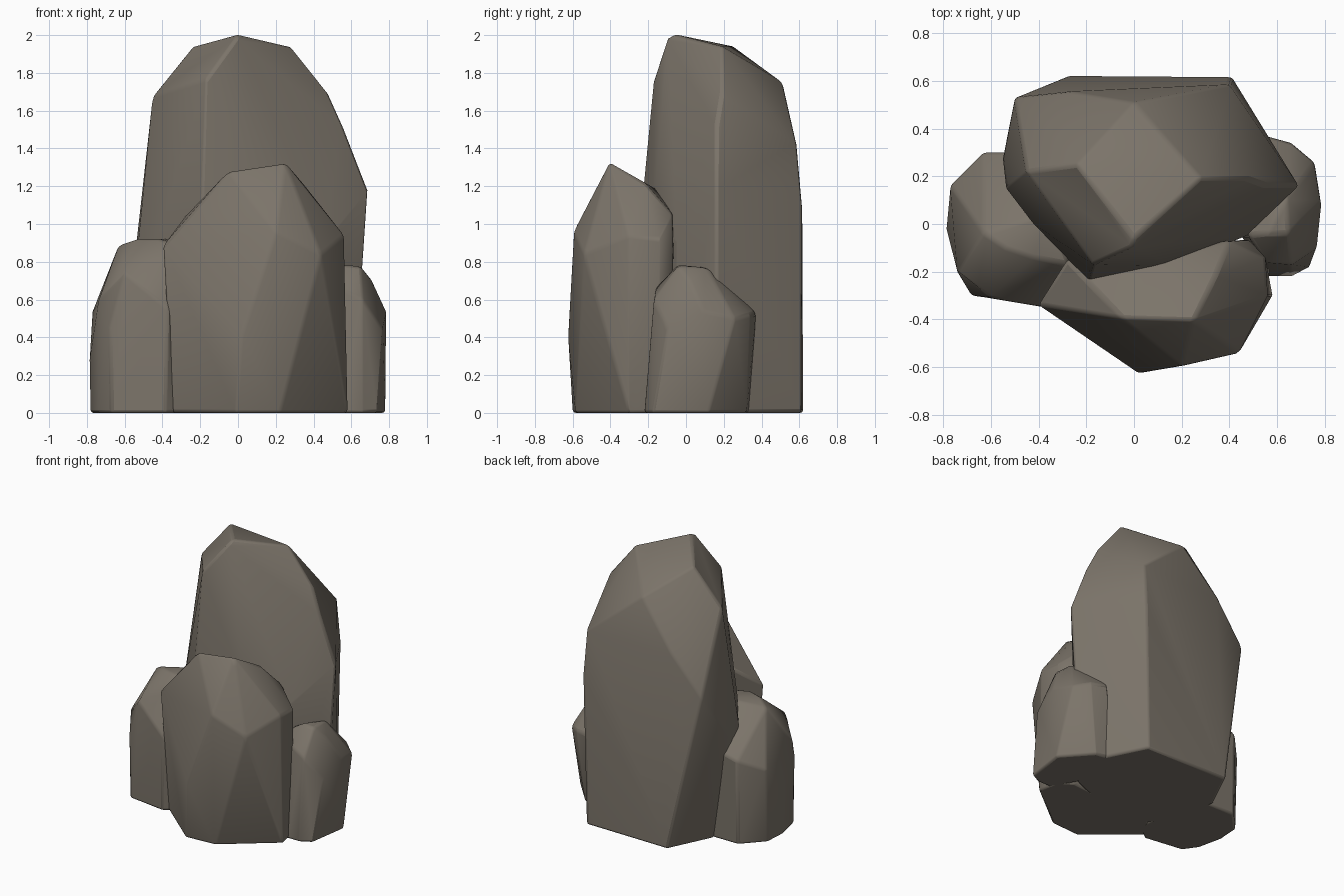
import bpy, bmesh, math

stone = bpy.data.materials.new("warm_grey_stone")
stone.diffuse_color = (0.20, 0.175, 0.143, 1)


def rock(name, base, upper, bevel=0.015):
    """Chiselled boulder: hull of a ground outline and upper corner points, edges softened."""
    bm = bmesh.new()
    for x, y in base:
        bm.verts.new((x, y, 0))
    for p in upper:
        bm.verts.new(p)
    hull = bmesh.ops.convex_hull(bm, input=bm.verts[:])
    loose = {v for v in hull["geom_interior"] + hull["geom_unused"]
             if isinstance(v, bmesh.types.BMVert)}
    bmesh.ops.delete(bm, geom=list(loose), context='VERTS')
    bmesh.ops.dissolve_limit(bm, angle_limit=math.radians(3), verts=bm.verts[:], edges=bm.edges[:])
    bmesh.ops.recalc_face_normals(bm, faces=bm.faces[:])
    me = bpy.data.meshes.new(name)
    bm.to_mesh(me)
    bm.free()
    me.materials.append(stone)
    ob = bpy.data.objects.new(name, me)
    bpy.context.collection.objects.link(ob)
    mod = ob.modifiers.new("worn_edges", 'BEVEL')
    mod.width = bevel
    mod.segments = 2
    mod.limit_method = 'ANGLE'
    mod.angle_limit = math.radians(22)
    bpy.ops.object.select_all(action='DESELECT')
    ob.select_set(True)
    bpy.context.view_layer.objects.active = ob
    bpy.ops.object.shade_smooth_by_angle(angle=math.radians(40))
    return ob


# Tall central boulder
rock("tall_rock",
     [(-0.28, 0.62), (0.385, 0.61), (0.61, 0.16), (0.46, -0.05),
      (0.15, -0.18), (-0.19, -0.23), (-0.40, -0.02), (-0.43, 0.31)],
     [(-0.50, 0.53, 1.14), (0.41, 0.615, 1.10), (0.69, 0.16, 1.18),
      (0.47, -0.05, 0.90), (0.15, -0.175, 1.05), (-0.19, -0.235, 1.10), (-0.42, 0.0, 0.95),
      (-0.535, 0.15, 0.82), (-0.55, 0.28, 0.80),
      (-0.45, 0.22, 1.68), (-0.27, 0.555, 1.42), (0.0, 0.51, 1.75), (0.40, 0.585, 1.42),
      (0.48, 0.19, 1.69), (0.56, 0.16, 1.51), (-0.17, -0.17, 1.77),
      (-0.01, -0.10, 1.985), (0.0, -0.06, 2.005), (0.28, 0.19, 1.94), (-0.24, 0.25, 1.94)])

# Broad boulder in front
rock("front_rock",
     [(-0.35, -0.31), (-0.25, -0.14), (0.45, -0.08), (0.55, -0.14), (0.58, -0.30),
      (0.22, -0.585), (-0.01, -0.60)],
     [(-0.40, -0.34, 0.88), (-0.28, -0.15, 1.04), (0.40, -0.07, 1.05), (0.48, -0.065, 0.88),
      (0.55, -0.14, 0.92), (0.56, -0.30, 0.94), (0.44, -0.54, 0.84), (0.20, -0.595, 0.96),
      (0.02, -0.625, 0.42), (-0.05, -0.395, 1.28), (0.25, -0.405, 1.325),
      (0.34, -0.22, 1.22), (0.10, -0.15, 1.18)])

# Small boulder on the left
rock("left_rock",
     [(-0.77, 0.14), (-0.63, 0.29), (-0.30, 0.29), (-0.25, -0.25), (-0.38, -0.34),
      (-0.67, -0.30), (-0.74, -0.20), (-0.78, -0.02)],
     [(-0.77, 0.16, 0.54), (-0.63, 0.30, 0.62), (-0.30, 0.30, 0.70), (-0.785, -0.02, 0.28),
      (-0.74, -0.20, 0.60), (-0.68, -0.30, 0.45), (-0.60, -0.31, 0.74), (-0.37, -0.35, 0.55),
      (-0.27, -0.17, 0.88), (-0.42, -0.14, 0.92), (-0.54, -0.10, 0.92),
      (-0.63, -0.04, 0.89), (-0.35, 0.05, 0.92)])

# Small boulder on the right
rock("right_rock",
     [(0.45, 0.34), (0.60, 0.32), (0.78, 0.12), (0.735, -0.18),
      (0.66, -0.22), (0.55, -0.22), (0.45, -0.05)],
     [(0.55, 0.37, 0.53), (0.66, 0.34, 0.52), (0.755, 0.26, 0.50), (0.785, 0.09, 0.54),
      (0.765, -0.10, 0.45), (0.66, -0.17, 0.60), (0.55, -0.16, 0.66), (0.48, -0.05, 0.74),
      (0.56, -0.04, 0.785), (0.65, -0.04, 0.775), (0.64, 0.11, 0.77), (0.71, 0.02, 0.70),
      (0.55, 0.22, 0.69)])
